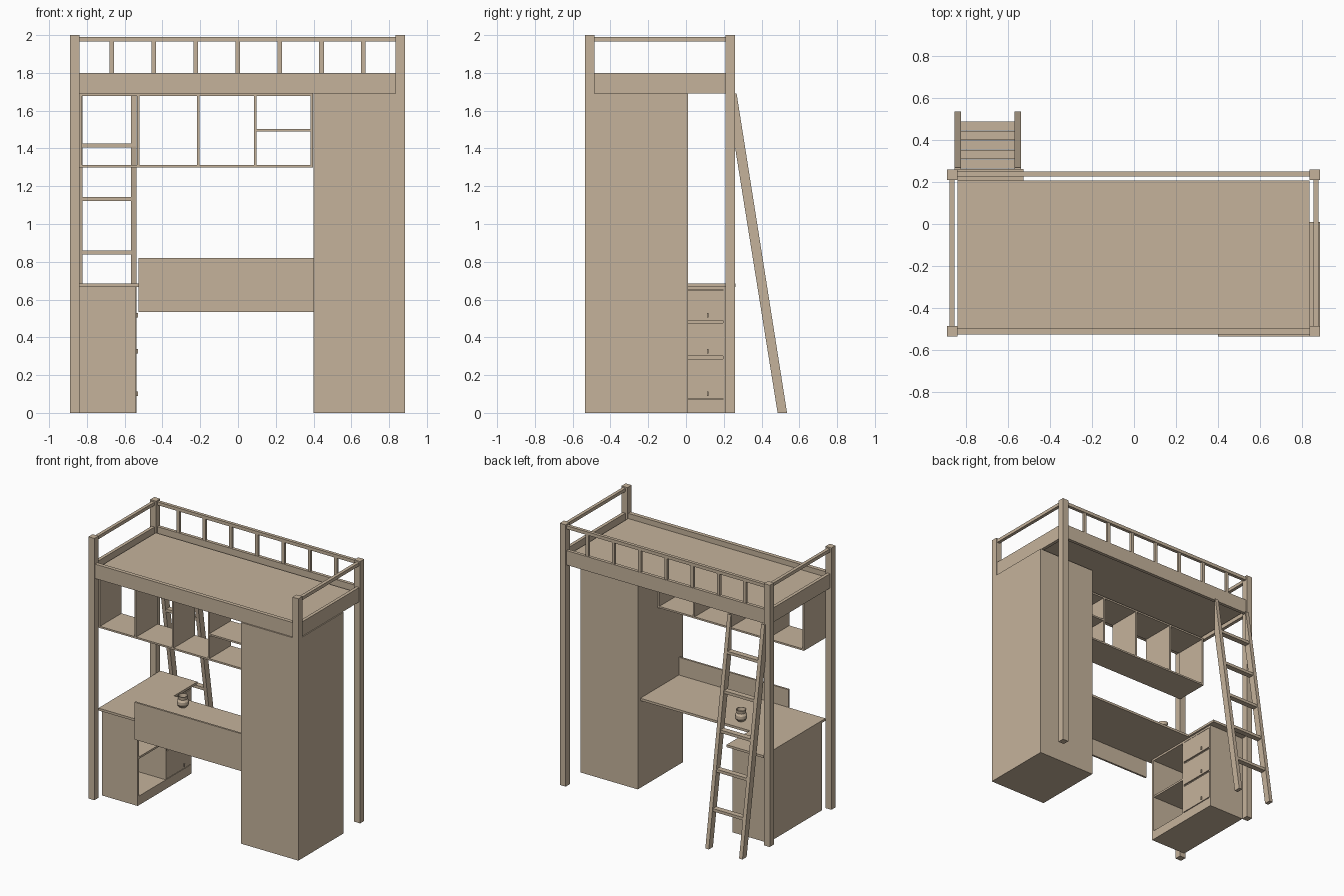
import bpy, bmesh, math
from mathutils import Vector

if "Cube" in bpy.data.objects:
    bpy.data.objects.remove(bpy.data.objects["Cube"], do_unlink=True)

# Single wood colour
wood = bpy.data.materials.new("light_wood")
wood.use_nodes = True
TAN = (0.56, 0.45, 0.33, 1)
wood.diffuse_color = TAN
wood.node_tree.nodes["Principled BSDF"].inputs["Base Color"].default_value = TAN


def finish(name, bm):
    bmesh.ops.recalc_face_normals(bm, faces=bm.faces)
    mesh = bpy.data.meshes.new(name)
    bm.to_mesh(mesh)
    bm.free()
    mesh.materials.append(wood)
    obj = bpy.data.objects.new(name, mesh)
    bpy.context.collection.objects.link(obj)
    return obj


def box(name, xs, ys, zs):
    """Axis-aligned board given by its extents."""
    bm = bmesh.new()
    bmesh.ops.create_cube(bm, size=1)
    for v in bm.verts:
        v.co = Vector([(r[0] + r[1]) / 2 + c * (r[1] - r[0])
                       for c, r in zip(v.co, (xs, ys, zs))])
    return finish(name, bm)


def extrude_x(name, profile, x0, x1):
    """Side profile of (y, z) points extruded along x."""
    bm = bmesh.new()
    face = bm.faces.new([bm.verts.new((x0, y, z)) for y, z in profile])
    new = bmesh.ops.extrude_face_region(bm, geom=[face])["geom"]
    moved = [g for g in new if isinstance(g, bmesh.types.BMVert)]
    bmesh.ops.translate(bm, verts=moved, vec=(x1 - x0, 0, 0))
    return finish(name, bm)


# Bed frame: posts, end boards and end rails
LEN = (-0.84, 0.835)
WID = (-0.485, 0.21)
BOARD = (1.69, 1.8)
RAIL = (1.965, 1.99)
for side, x0, bx in (("right", -0.89, -0.877), ("left", 0.835, 0.852)):
    box(f"front_post_{side}", (x0, x0 + 0.05), (-0.535, -0.485), (0, 2))
    box(f"back_post_{side}", (x0, x0 + 0.05), (0.21, 0.26), (0, 2))
    box(f"end_board_{side}", (bx, bx + 0.025), WID, BOARD)
    box(f"end_rail_{side}", (bx, bx + 0.025), WID, RAIL)
box("front_board", LEN, (-0.525, -0.495), BOARD)
box("back_board", LEN, (0.225, 0.25), BOARD)
box("bed_platform", LEN, (-0.495, 0.207), (1.71, 1.76))

# Back guard rail with balusters
box("guard_rail", LEN, (0.225, 0.25), RAIL)
for i in range(7):
    x = (i - 3) * 0.222 - 0.002
    box(f"baluster_{i + 1}", (x - 0.012, x + 0.012), (0.228, 0.247), (1.8, 1.965))

# Wardrobe
box("wardrobe", (0.4, 0.885), (-0.535, 0.01), (0, 1.69))

# Hanging shelf unit, open front and back
SHELF_Y = (-0.485, -0.225)
box("shelf_bottom", (-0.84, 0.398), SHELF_Y, (1.3, 1.313))
box("shelf_top", (-0.84, 0.398), SHELF_Y, (1.677, 1.69))
for i, x in enumerate((-0.84, -0.534, -0.218, 0.084, 0.383)):
    box(f"shelf_upright_{i + 1}", (x, x + 0.013), SHELF_Y, (1.313, 1.677))
box("shelf_divider", (0.097, 0.383), SHELF_Y, (1.49, 1.503))

# Desk and front panel
DESK = (0.667, 0.685)
box("desk_side_top", (-0.84, -0.526), (-0.485, 0.262), DESK)
box("desk_main_top", (-0.526, 0.4), (-0.485, -0.02), DESK)
box("desk_front_panel", (-0.526, 0.4), (-0.5, -0.485), (0.535, 0.82))

# Desk cabinet: carcass, open shelves and drawers facing the knee space
CX = (-0.84, -0.545)
CY = (-0.44, 0.21)
CZ = (0.055, 0.667)
T = 0.015
box("cabinet_plinth", (CX[0], -0.54), CY, (0, 0.055))
box("cabinet_floor", (CX[0], -0.54), CY, (0.055, 0.07))
box("cabinet_top", (CX[0], -0.54), CY, (0.652, 0.667))
box("cabinet_back", (CX[0], CX[0] + T), CY, CZ)
for name, y in (("front", CY[0]), ("divider", -0.1), ("end", CY[1] - T)):
    box(f"cabinet_{name}", (CX[0], -0.54), (y, y + T), CZ)
box("cabinet_shelf", CX, (CY[0], -0.1), (0.35, 0.365))
box("drawer_block", (CX[0], -0.55), (-0.09, 0.2), CZ)
for i, (z0, z1) in enumerate(((0.075, 0.285), (0.3, 0.475), (0.49, 0.648))):
    box(f"drawer_front_{i + 1}", (-0.55, -0.538), (-0.088, 0.204), (z0, z1))
    box(f"drawer_handle_{i + 1}", (-0.538, -0.53), (0.112, 0.118),
        (z0 + 0.015, z0 + 0.038))

# Leaning ladder, stiles cut flush against the bed
STILE = ((0.485, 0), (0.535, 0), (0.268, 1.69), (0.259, 1.69), (0.259, 1.41))
for side, x in (("right", -0.852), ("left", -0.567)):
    extrude_x(f"ladder_stile_{side}", STILE, x, x + 0.029)
for i in range(5):
    z = 0.283 * (i + 1)
    y = 0.51 - 0.159 * z
    box(f"ladder_rung_{i + 1}", (-0.823, -0.567), (y - 0.021, y + 0.021),
        (z - 0.011, z + 0.011))

# Small mug on the desk, turned from a profile
bm = bmesh.new()
outline = ((0, 0), (0.028, 0), (0.042, 0.02), (0.042, 0.045), (0.032, 0.06),
           (0.036, 0.085), (0.031, 0.085), (0.027, 0.06), (0, 0.05))
verts = [bm.verts.new((r, 0, z)) for r, z in outline]
edges = [bm.edges.new(pair) for pair in zip(verts, verts[1:])]
bmesh.ops.spin(bm, geom=verts + edges, cent=(0, 0, 0), axis=(0, 0, 1),
               angle=math.tau, steps=20)
bmesh.ops.remove_doubles(bm, verts=bm.verts, dist=0.0005)
mug = finish("mug", bm)
mug.location = (-0.378, -0.126, DESK[1])
bpy.context.view_layer.objects.active = mug
mug.select_set(True)
bpy.ops.object.shade_smooth_by_angle()
